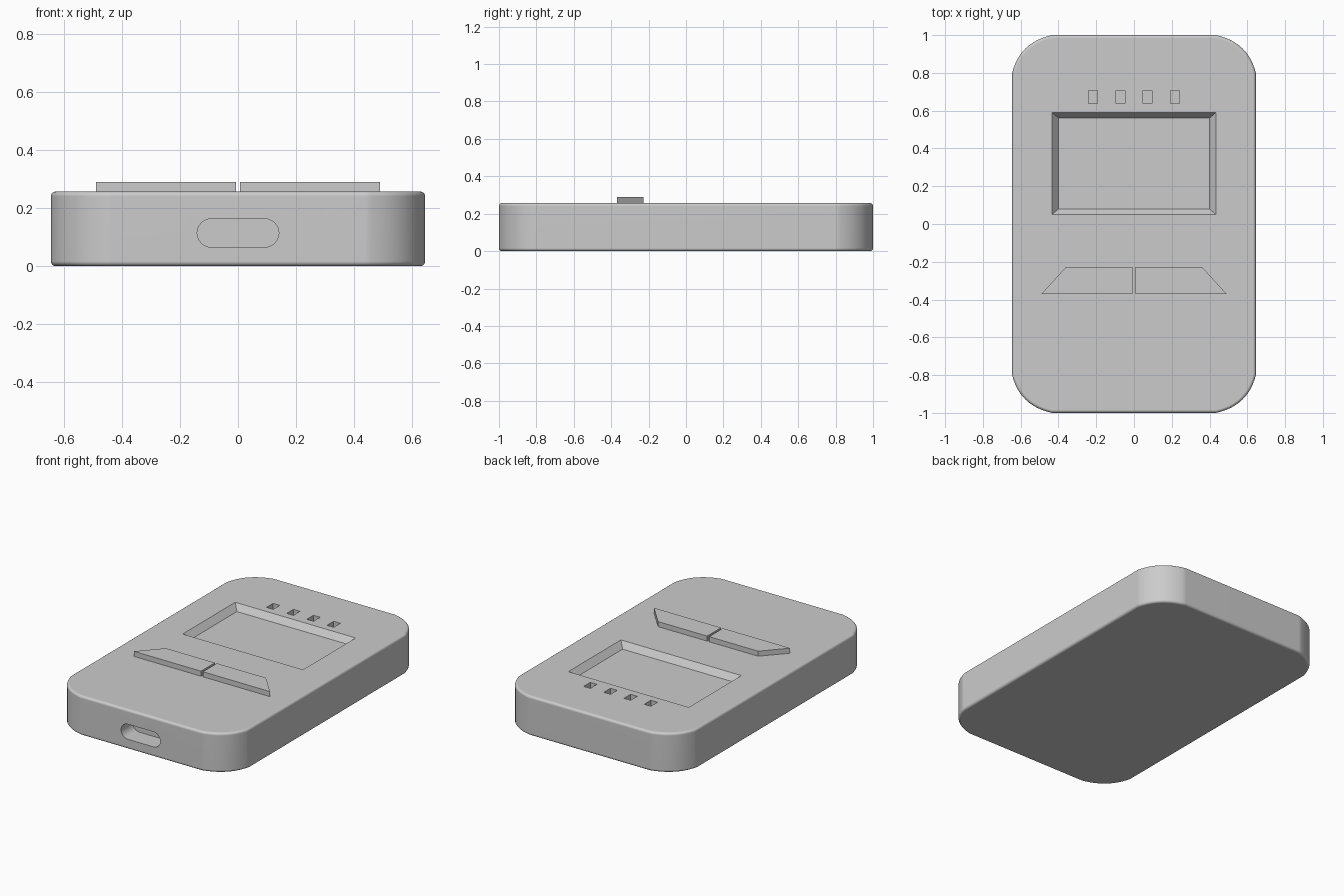
import bpy, bmesh, math
from mathutils import Vector

if "Cube" in bpy.data.objects:
    bpy.data.objects.remove(bpy.data.objects["Cube"], do_unlink=True)

grey = bpy.data.materials.new("light_grey_plastic")
grey.use_nodes = True
GREY = (0.6, 0.6, 0.6, 1)
grey.diffuse_color = GREY
grey.node_tree.nodes["Principled BSDF"].inputs["Base Color"].default_value = GREY

HX, HY, H = 0.645, 1.0, 0.257


def loft(name, lower, upper):
    """Closed solid between two matching loops of 3D points."""
    bm = bmesh.new()
    a = [bm.verts.new(p) for p in lower]
    b = [bm.verts.new(p) for p in upper]
    bm.faces.new(a[::-1])
    bm.faces.new(b)
    n = len(a)
    for i in range(n):
        j = (i + 1) % n
        bm.faces.new((a[i], a[j], b[j], b[i]))
    bmesh.ops.recalc_face_normals(bm, faces=bm.faces)
    mesh = bpy.data.meshes.new(name)
    bm.to_mesh(mesh)
    bm.free()
    mesh.materials.append(grey)
    ob = bpy.data.objects.new(name, mesh)
    bpy.context.collection.objects.link(ob)
    return ob


def at_z(points, z):
    return [(x, y, z) for x, y in points]


def rect(x0, x1, y0, y1):
    return [(x0, y0), (x1, y0), (x1, y1), (x0, y1)]


def body_outline(steps=12, bulge=0.75):
    """Rectangle with softly flattened round corners."""
    rx, ry = 0.21, 0.2
    quarter = []
    for i in range(steps + 1):
        t = i / steps
        # even steps along the arc, blended towards the chord
        a = t * math.pi / 2
        arc = Vector((math.cos(a), math.sin(a)))
        s = arc.y / (arc.x + arc.y)
        chord = Vector((1 - s, s))
        p = chord.lerp(arc, bulge)
        quarter.append((HX - rx + rx * p.x, HY - ry + ry * p.y))
    half = quarter + [(-x, y) for x, y in reversed(quarter)]
    return half + [(-x, -y) for x, y in half]


# Body with softened top and bottom rims
outline = body_outline()
body = loft("body", at_z(outline, 0), at_z(outline, H))
bevel = body.modifiers.new("rim", "BEVEL")
bevel.width = 0.016
bevel.segments = 4
bevel.limit_method = "ANGLE"
bevel.angle_limit = math.radians(60)

# Cutters: sloped screen recess, four indicator holes, charging port
cutters = [loft("screen_cutter",
                at_z(rect(-0.4, 0.4, 0.08, 0.56), H - 0.04),
                at_z(rect(-0.466, 0.466, 0.02, 0.62), H + 0.04))]

for i in range(4):
    x = (i - 1.5) * 0.145
    hole = rect(x - 0.024, x + 0.024, 0.638, 0.706)
    cutters.append(loft("indicator_cutter", at_z(hole, H - 0.04), at_z(hole, H + 0.04)))

slot = []
for side, start in ((1, -90), (-1, 90)):
    for i in range(13):
        a = math.radians(start + i * 15)
        slot.append((side * 0.092 + 0.049 * math.cos(a), 0.114 + 0.049 * math.sin(a)))
cutters.append(loft("port_cutter",
                    [(x, -HY - 0.05, z) for x, z in slot],
                    [(x, -HY + 0.12, z) for x, z in slot]))

for cutter in cutters:
    cutter.hide_render = True
    cut = body.modifiers.new("cut", "BOOLEAN")
    cut.object = cutter
    cut.operation = "DIFFERENCE"
    cut.solver = "EXACT"

# Bake the cuts into the body, then drop the cutters
evaluated = body.evaluated_get(bpy.context.evaluated_depsgraph_get())
finished = bpy.data.meshes.new_from_object(evaluated)
body.modifiers.clear()
body.data = finished
for cutter in cutters:
    bpy.data.objects.remove(cutter, do_unlink=True)

bpy.ops.object.select_all(action="DESELECT")
body.select_set(True)
bpy.context.view_layer.objects.active = body
bpy.ops.object.shade_smooth_by_angle(angle=math.radians(30))
weighted = body.modifiers.new("clean_shading", "WEIGHTED_NORMAL")
weighted.keep_sharp = True

# Pair of raised wedge-ended buttons
for name, side in (("left_button", 1), ("right_button", -1)):
    shape = [(side * x, y) for x, y in
             ((0.007, -0.37), (0.49, -0.37), (0.36, -0.227), (0.007, -0.227))]
    loft(name, at_z(shape, H - 0.01), at_z(shape, 0.29))
